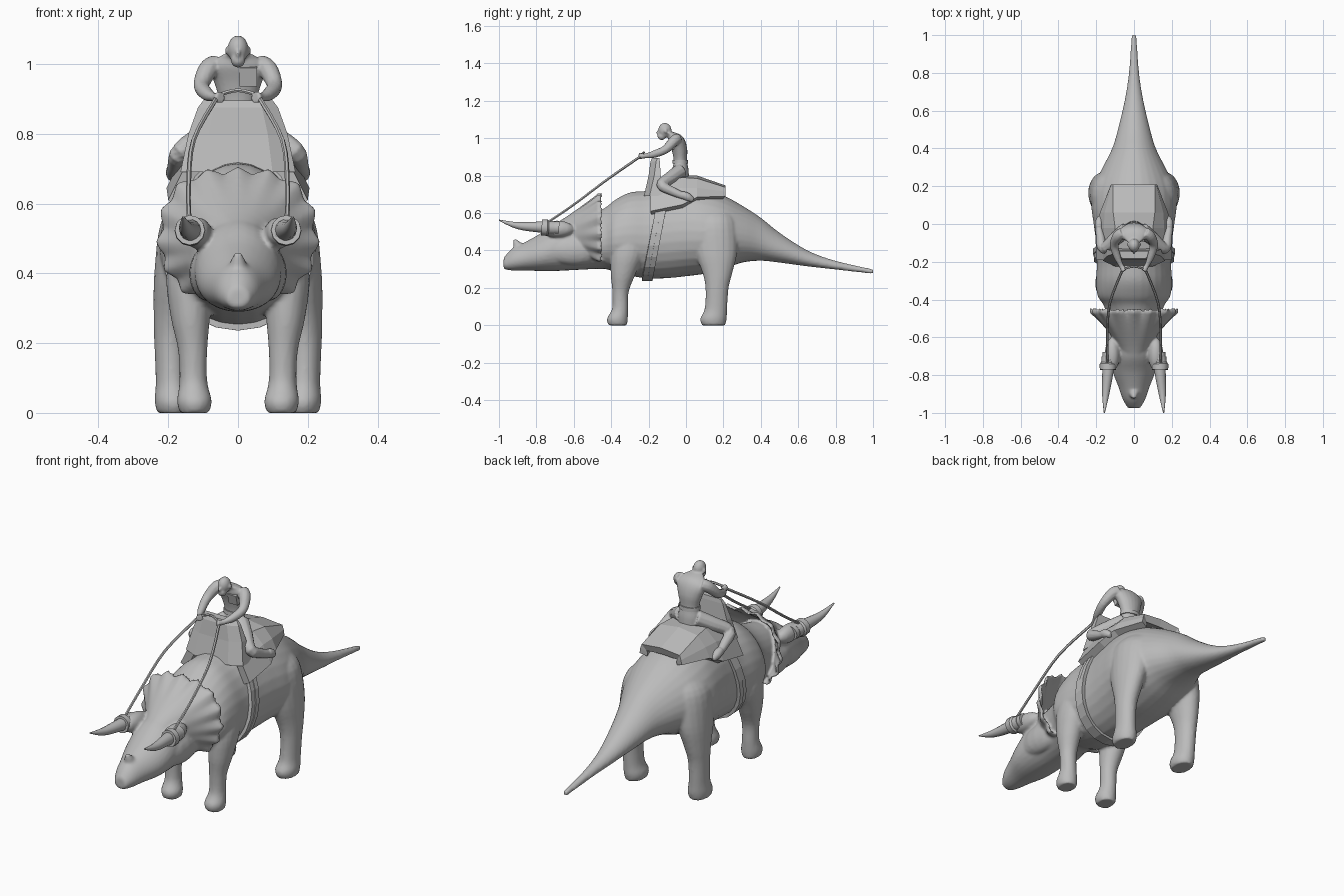
import bpy, bmesh, math
from mathutils import Vector, Matrix

if "Cube" in bpy.data.objects:
    bpy.data.objects.remove(bpy.data.objects["Cube"])

grey = bpy.data.materials.new("plain grey")
grey.diffuse_color = (0.5, 0.5, 0.5, 1)
grey.use_nodes = True
grey.node_tree.nodes["Principled BSDF"].inputs["Base Color"].default_value = grey.diffuse_color
SIDES = (-1, 1)


def finish(name, bm, smooth=None, voxel=None, soften=3):
    """Turn a bmesh into an object; optional voxel union and smoothing."""
    bmesh.ops.recalc_face_normals(bm, faces=bm.faces)
    me = bpy.data.meshes.new(name)
    bm.to_mesh(me)
    bm.free()
    ob = bpy.data.objects.new(name, me)
    bpy.context.collection.objects.link(ob)
    me.materials.append(grey)
    if smooth:
        me.shade_smooth()
        me.set_sharp_from_angle(angle=math.radians(smooth))
    if voxel:
        m = ob.modifiers.new("union", 'REMESH')
        m.mode, m.voxel_size, m.use_smooth_shade = 'VOXEL', voxel, True
        m = ob.modifiers.new("soften", 'SMOOTH')
        m.factor, m.iterations = 0.5, soften
    return ob


def spline(pts, n=4):
    """Catmull-Rom refinement of a list of number tuples."""
    out = []
    for i in range(len(pts) - 1):
        p = [Vector(pts[min(max(i + k, 0), len(pts) - 1)]) for k in (-1, 0, 1, 2)]
        for j in range(n):
            t = j / n
            out.append(0.5 * (2 * p[1] + (p[2] - p[0]) * t + (2 * p[0] - 5 * p[1] + 4 * p[2] - p[3]) * t * t
                              + (3 * p[1] - p[0] - 3 * p[2] + p[3]) * t ** 3))
    return out + [Vector(pts[-1])]


def skin(bm, rings, loop=False):
    """Bridge closed rings; cap the ends unless the rings form a loop."""
    vs = [[bm.verts.new(p) for p in r] for r in rings]
    n = len(vs[0])
    for a, b in zip(vs, vs[1:] + vs[:1] if loop else vs[1:]):
        for i in range(n):
            bm.faces.new((a[i], a[(i + 1) % n], b[(i + 1) % n], b[i]))
    if not loop:
        bm.faces.new(vs[0])
        bm.faces.new(vs[-1])


def section(y, lo, hi, w, n=28):
    """Upright body cross-section, wider low down."""
    A = [2 * math.pi * i / n for i in range(n)]
    return [Vector((w * math.cos(a) * (1 - .12 * math.sin(a)), y, (lo + hi) / 2 + (hi - lo) / 2 * math.sin(a))) for a in A]


def column(bm, secs, side=1, n=20):
    """Stack of level ellipses given as x, y, z, rx, ry."""
    A = [2 * math.pi * i / n for i in range(n)]
    skin(bm, [[Vector((side * x + rx * math.cos(a), y + ry * math.sin(a), z)) for a in A]
              for x, y, z, rx, ry in spline(secs)])


def tube(bm, pts, side=1, n=10, steps=4):
    """Tapered tube along x, y, z, radius points."""
    P = spline([(side * p[0],) + tuple(p[1:]) for p in pts], steps)
    rings = []
    for i, p in enumerate(P):
        d = (P[min(i + 1, len(P) - 1)] - P[max(i - 1, 0)]).to_3d().normalized()
        u = d.cross(Vector((0, 0, 1)) if abs(d.z) < .9 else Vector((0, 1, 0))).normalized()
        v = d.cross(u)
        rings.append([p.to_3d() + p[3] * (u * math.cos(a) + v * math.sin(a))
                      for a in (2 * math.pi * k / n for k in range(n))])
    skin(bm, rings)


def ball(bm, c, r):
    bmesh.ops.create_uvsphere(bm, u_segments=16, v_segments=12, radius=1,
                              matrix=Matrix.Translation(c) @ Matrix.Diagonal((*r, 1)))


# Animal: tail, trunk and head in one loft, joined with legs (y, low, high, half width)
bm = bmesh.new()
trunk = [(1, .275, .3, .013), (.8, .298, .345, .027), (.65, .315, .40, .05), (.5, .335, .495, .085),
         (.4, .345, .575, .115), (.3, .335, .64, .165), (.2, .30, .695, .212), (.1, .275, .73, .225),
         (0, .262, .75, .213), (-.1, .252, .745, .2), (-.2, .25, .72, .195), (-.3, .265, .71, .2),
         (-.38, .285, .67, .192), (-.43, .30, .63, .16), (-.5, .30, .60, .14), (-.6, .295, .575, .125),
         (-.7, .29, .545, .125), (-.78, .29, .49, .113), (-.86, .293, .445, .083), (-.93, .293, .41, .058),
         (-.975, .30, .36, .032)]
skin(bm, [section(*s) for s in spline(trunk)])
front_leg = [(.125, -.365, 0, .042, .05), (.125, -.367, .035, .05, .056), (.128, -.352, .09, .04, .043),
             (.13, -.35, .18, .042, .044), (.137, -.335, .28, .057, .068), (.14, -.31, .40, .065, .09),
             (.115, -.29, .56, .06, .08)]
hind_leg = [(.185, .147, 0, .047, .062), (.185, .147, .035, .054, .071), (.19, .16, .09, .046, .06),
            (.192, .166, .2, .048, .062), (.185, .168, .28, .057, .08), (.165, .16, .4, .075, .115),
            (.13, .15, .55, .09, .12), (.1, .15, .62, .06, .08)]
for s in SIDES:
    column(bm, front_leg, s)
    column(bm, hind_leg, s)
    ball(bm, (s * .115, -.69, .515), (.04, .09, .045))      # brow
    ball(bm, (s * .085, -.6, .40), (.055, .15, .08))        # cheek
tube(bm, [(0, -.885, .40, .036), (0, -.905, .435, .022), (0, -.917, .46, .009)])  # nose horn
# Neck frill: fan sweeping back from the brow with a scalloped rim
N, L, slices = 156, 8, []
for i in range(N + 1):
    a = math.radians(-48 + 276 * i / N)
    up = math.sin(a)
    R = .236 + .022 * math.sin(2 * a) ** 2 if up > 0 else .236 + .05 * up
    bend = 1.75 - .6 * max(up, 0)
    fan = []
    for k in range(L + 1):
        t = k / L
        r = .07 + (R - .022 * abs((i % 12) - 6) / 6 * t ** 3 - .07) * t ** bend
        fan.append(Vector((r * math.cos(a), -.71 + .24 * t, .47 + r * up)))
    slices.append(fan + [p + Vector((0, .026, 0)) for p in reversed(fan)])
skin(bm, slices)
finish("animal_body", bm, voxel=.008)

# Brow horns with cuffs
for s in SIDES:
    side = "right" if s < 0 else "left"
    bm = bmesh.new()
    tube(bm, [(.132, -.68, .52, .036), (.138, -.78, .525, .03), (.15, -.9, .533, .019), (.157, -1, .562, .003)], s, 14)
    finish("horn_" + side, bm, smooth=50)
    bm = bmesh.new()
    tube(bm, [(.135, -.705, .52, .036), (.137, -.735, .522, .037), (.138, -.742, .522, .044), (.138, -.772, .524, .043)],
         s, 12, 1)
    finish("horn_cuff_" + side, bm, smooth=30)
    # Rein from the cuff to the hand
    bm = bmesh.new()
    tube(bm, [(.14, -.74, .55, .007), (.142, -.6, .645, .007), (.128, -.42, .78, .007), (.06, -.24, .905, .007)], s, 6)
    finish("rein_" + side, bm, smooth=40)
bm = bmesh.new()
tube(bm, [(-.06, -.24, .91, .006), (0, -.225, .925, .006), (.06, -.24, .91, .006)], n=6)
finish("rein_loop", bm, smooth=40)

# Saddle: faceted arch of panels (y, then half-profile x, z)
bm = bmesh.new()
arch = [(-.19, [(0, .765), (.10, .755), (.155, .70), (.2, .61)]),
        (-.02, [(0, .80), (.10, .79), (.16, .735), (.205, .645)]),
        (.06, [(0, .80), (.11, .785), (.155, .735), (.18, .685)]),
        (.21, [(0, .748), (.11, .738), (.118, .715), (.122, .69)])]
grid = []
for y, half in arch:
    full = [(-x, z) for x, z in half[:0:-1]] + half
    grid.append([bm.verts.new((x, y, z)) for x, z in full])
for a, b in zip(grid, grid[1:]):
    for k in range(len(a) - 1):
        bm.faces.new((a[k], a[k + 1], b[k + 1], b[k]))
seat = finish("saddle", bm)
m = seat.modifiers.new("thickness", 'SOLIDIFY')
m.thickness, m.offset = .04, 1 if seat.data.polygons[2].normal.z < 0 else -1

# Tall front of the saddle
bm = bmesh.new()
rings = []
for z, w, front, back in ((.69, .165, -.225, -.12), (.80, .142, -.2, -.135), (.875, .115, -.19, -.14), (.895, .1, -.182, -.143)):
    mid = front + .03
    rings.append([Vector(p) for p in ((-w, back, z), (-w, mid, z), (-.6 * w, front, z), (.6 * w, front, z),
                                      (w, mid, z), (w, back, z))])
skin(bm, rings)
finish("saddle_front", bm)

# Girth: two slanting bands round the belly
for i, dy in enumerate((-.014, .014)):
    bm = bmesh.new()
    inner, outer = section(0, .258, .735, .193, 24), section(0, .236, .75, .212 + .004 * i, 24)
    rings = []
    for p, q in zip(inner, outer):
        y = -.205 + (q.z - .25) * .19 + dy
        rings.append([Vector((v.x, y + e, v.z)) for v, e in ((p, -.014), (q, -.014), (q, .014), (p, .014))])
    skin(bm, rings, loop=True)
    finish("girth_band_%d" % (i + 1), bm)

# Rider: torso, head, arms and legs as one figure
bm = bmesh.new()
column(bm, [(0, -.03, .775, .055, .046), (0, -.03, .83, .057, .044), (0, -.03, .88, .05, .036), (0, -.035, .94, .066, .042),
            (0, -.05, .99, .082, .044), (0, -.065, 1.02, .055, .034), (0, -.1, 1.035, .024, .024)])
ball(bm, (0, -.113, 1.042), (.03, .036, .04))
ball(bm, (0, -.13, 1.012), (.021, .023, .022))
ball(bm, (0, -.15, 1.03), (.007, .01, .011))
for s in SIDES:
    ball(bm, (s * .031, -.108, 1.038), (.006, .01, .012))
    tube(bm, [(.06, -.045, 1.0, .028), (.085, -.065, .985, .029), (.105, -.11, .94, .023), (.09, -.17, .915, .02),
              (.068, -.22, .905, .013), (.05, -.248, .905, .018)], s)
    tube(bm, [(.04, -.03, .825, .04), (.10, -.08, .79, .036), (.163, -.13, .75, .029), (.178, -.07, .715, .024),
              (.187, -.01, .69, .019)], s)
    tube(bm, [(.187, -.02, .70, .019), (.184, .01, .685, .023), (.18, .038, .668, .013)], s)
finish("rider", bm, voxel=.005, soften=2)

# Rider's belt and chest plate
bm = bmesh.new()
column(bm, [(0, -.03, .865, .056, .043), (0, -.03, .885, .055, .042)], n=14)
finish("rider_belt", bm, smooth=40)
bm = bmesh.new()
bmesh.ops.create_cube(bm, size=1, matrix=Matrix.Translation((.03, -.08, .965)) @ Matrix.Rotation(.25, 4, 'X')
                      @ Matrix.Diagonal((.05, .02, .055, 1)))
finish("rider_chest_plate", bm)
